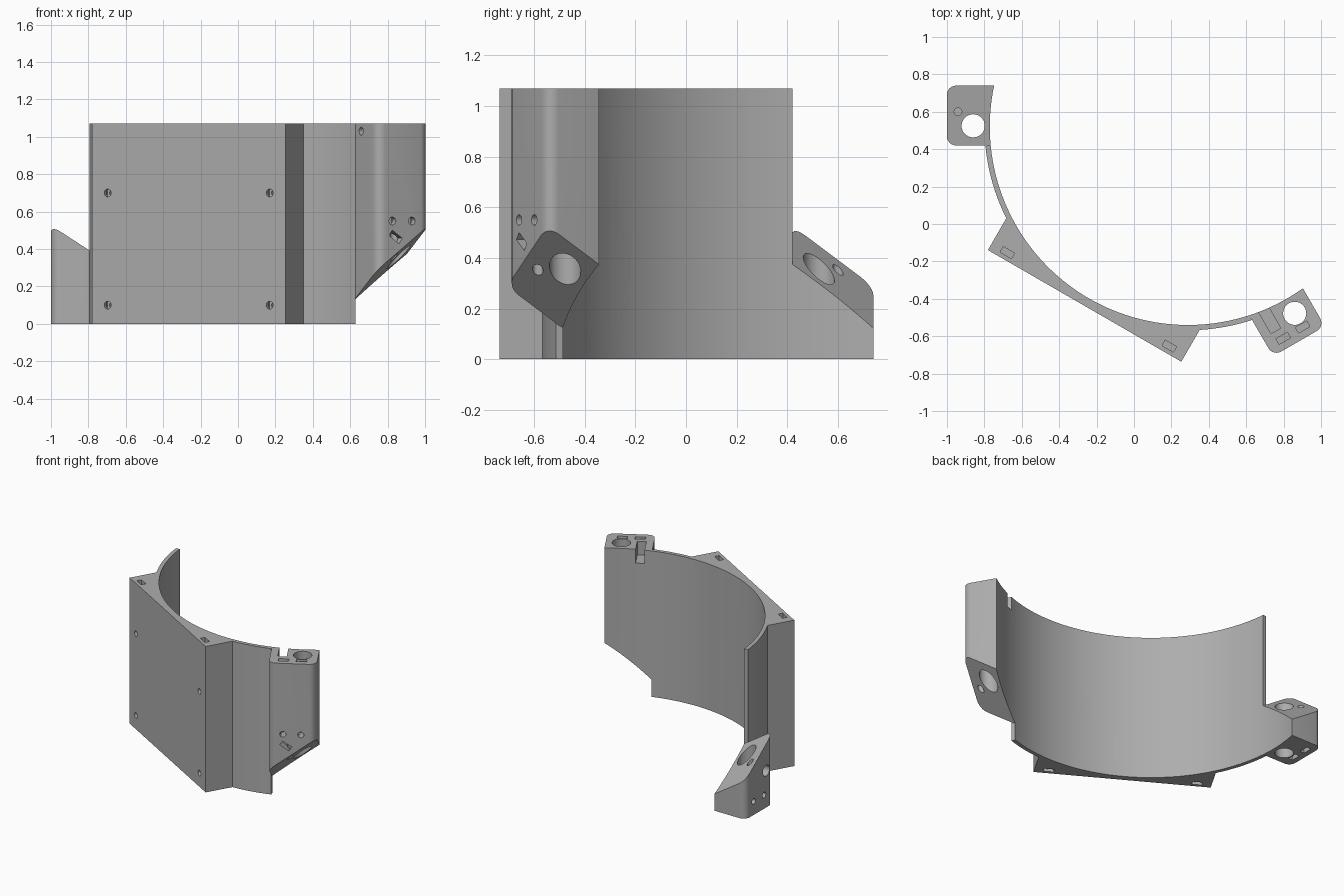
import bpy, bmesh
from math import sin, cos, radians, asin, degrees, acos, pi
from mathutils import Matrix, Vector

if "Cube" in bpy.data.objects:
    bpy.data.objects.remove(bpy.data.objects["Cube"])

H = 1.07                      # full height
R_IN, R_OUT = 1.06, 1.088     # wall radii
CENTRE = Vector((0.289, 0.52, 0))
PLATE_X, PLATE_W = -1.106, 0.597
X0, Y0, Y1 = -1.29, -0.1, 0.22   # block outer face and ends

grey = bpy.data.materials.new("plain_grey")
grey.use_nodes = True
grey.diffuse_color = (0.42, 0.42, 0.42, 1)
grey.node_tree.nodes["Principled BSDF"].inputs["Base Color"].default_value = (0.42, 0.42, 0.42, 1)


def arc(radius, a0, a1, n, cx=0, cy=0):
    return [(cx + radius * cos(radians(a0 + (a1 - a0) * i / n)),
             cy + radius * sin(radians(a0 + (a1 - a0) * i / n))) for i in range(n + 1)]


def prism(name, outline, z0, z1, matrix=Matrix(), trim=None):
    """Extrude an outline; trim = (point, normal) removes the side the normal points to."""
    bm = bmesh.new()
    base = bm.faces.new([bm.verts.new((x, y, z0)) for x, y in outline])
    top = bmesh.ops.extrude_face_region(bm, geom=[base])["geom"]
    bmesh.ops.translate(bm, vec=(0, 0, z1 - z0),
                        verts=[v for v in top if isinstance(v, bmesh.types.BMVert)])
    if trim:
        cut = bmesh.ops.bisect_plane(bm, geom=bm.verts[:] + bm.edges[:] + bm.faces[:],
                                     plane_co=trim[0], plane_no=trim[1], clear_outer=True)
        edges = [e for e in cut["geom_cut"] if isinstance(e, bmesh.types.BMEdge)]
        bmesh.ops.contextual_create(bm, geom=edges)
    bm.transform(matrix)
    bmesh.ops.recalc_face_normals(bm, faces=bm.faces)
    mesh = bpy.data.meshes.new(name)
    bm.to_mesh(mesh)
    bm.free()
    mesh.materials.append(grey)
    obj = bpy.data.objects.new(name, mesh)
    bpy.context.collection.objects.link(obj)
    return obj


def carve(obj, cutter):
    """Subtract the cutter, then discard it."""
    mod = obj.modifiers.new("cut", 'BOOLEAN')
    mod.operation, mod.solver, mod.object = 'DIFFERENCE', 'EXACT', cutter
    cutter.hide_render = True
    bpy.context.view_layer.objects.active = obj
    bpy.ops.object.modifier_apply(modifier=mod.name)
    bpy.data.objects.remove(cutter)


def rod(obj, radius, z0, z1, matrix, n=24):
    carve(obj, prism("cutter", arc(radius, 0, 360 - 360 / n, n - 1), z0, z1, matrix))


def slot(obj, size, centre, tilt=0):
    a, b = size[0] / 2, size[1] / 2
    m = Matrix.Translation(centre) @ Matrix.Rotation(radians(tilt), 4, 'X')
    carve(obj, prism("cutter", [(-a, -b), (a, -b), (a, b), (-a, b)], -size[2] / 2, size[2] / 2, m))


def along_x(x, y, z):
    return Matrix.Translation((x, y, z)) @ Matrix.Rotation(pi / 2, 4, 'Y')


def finish(obj, turn):
    obj.matrix_world = Matrix.Translation(CENTRE) @ Matrix.Rotation(radians(turn), 4, 'Z')
    bpy.ops.object.select_all(action='DESELECT')
    obj.select_set(True)
    bpy.context.view_layer.objects.active = obj
    bpy.ops.object.shade_smooth_by_angle(angle=radians(25))


# Curved wall with the flat mounting plate on its outside
A0, A1 = 125.4, 228.2
side = degrees(asin(PLATE_W / R_OUT))
outline = (arc(R_IN, A0, A1, 48) + arc(R_OUT, A1, 180 + side, 8)
           + [(PLATE_X, -PLATE_W), (PLATE_X, PLATE_W)] + arc(R_OUT, 180 - side, A0, 10))
wall = prism("curved_wall_with_plate", outline, 0, H)

# Teardrop opening: in the cutter's plane -x becomes up
half = degrees(acos(0.3 / 0.365))
drop = arc(0.3, 180 + half, 540 - half, 56) + [(-0.365, 0)]
carve(wall, prism("cutter", drop, -0.3, 0.4, along_x(-1.1, 0, 0.4)))

# Plate screw holes and the nut slots behind them
for y in (-0.5, 0.5):
    for z in (0.1, 0.7):
        rod(wall, 0.021, -0.1, 0.1, along_x(PLATE_X, y, z), 16)
    slot(wall, (0.034, 0.07, 0.8), (PLATE_X + 0.04, y, H))
    slot(wall, (0.034, 0.07, 0.26), (PLATE_X + 0.04, y, 0))
finish(wall, 60)

# Connector blocks with a sloping joint face
f = 0.05
block_outline = (arc(R_IN, degrees(pi - asin(Y1 / R_IN)), degrees(pi - asin(Y0 / R_IN)), 10)
                 + arc(f, 270, 180, 6, X0 + f, Y0 + f) + arc(f, 180, 90, 6, X0 + f, Y1 - f))
slope_point = Vector((X0, Y0, 0.527))
slope_normal = Vector((0.65, 0.75, 1))

for name, turn, upper in (("left_lower_block", 0, False), ("right_upper_block", 120, True)):
    normal = -slope_normal if upper else slope_normal
    block = prism(name, block_outline, 0, H, trim=(slope_point, normal))
    end = H if upper else 0
    screw_z = 0.55 if upper else 0.1

    # Main bore and alignment pin hole
    rod(block, 0.062, -0.1, H + 0.1, Matrix.Translation((-1.149, 0.005, 0)), 32)
    rod(block, 0.021, 0.25, 0.5, Matrix.Translation((-1.23, 0.08, 0)), 16)

    # Outer screw holes with nut slots
    for y in (0.005, 0.125):
        rod(block, 0.021, -0.08, 0.08, along_x(X0, y, screw_z), 16)
        slot(block, (0.034, 0.07, 1.08 if upper else 0.26), (X0 + 0.056, y, end))

    if upper:
        # Slanted nut slot, open notch at the top and its clamping hole
        slot(block, (0.12, 0.075, 0.035), (X0, 0.105, 0.465), 35)
        slot(block, (0.15, 0.06, 0.2), (-1.105, 0.139, H))
        rod(block, 0.022, -0.08, 0.03, Matrix.Translation((-1.12, Y1, 1.03))
            @ Matrix.Rotation(-pi / 2, 4, 'X'), 16)
    else:
        # Side access hole
        rod(block, 0.04, -0.08, 0.08, along_x(X0, -0.02, 0.27))
    finish(block, turn)
